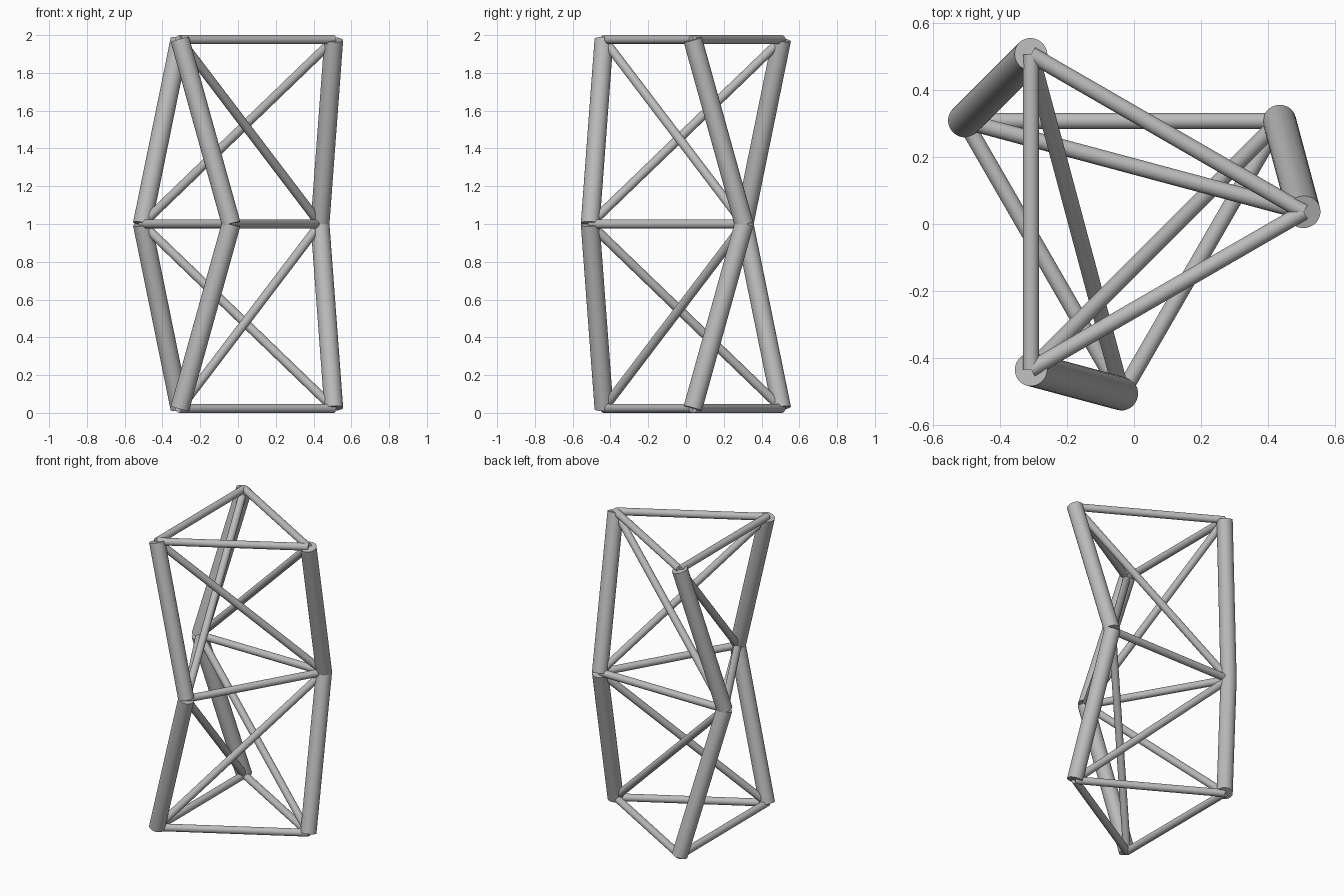
import bpy
from math import radians, cos, sin
from mathutils import Vector

cube = bpy.data.objects.get("Cube")
if cube:
    bpy.data.objects.remove(cube, do_unlink=True)

# One plain grey metal
GREY = (0.5, 0.5, 0.5, 1.0)
steel = bpy.data.materials.new("grey_steel")
steel.use_nodes = True
steel.diffuse_color = GREY
steel.node_tree.nodes["Principled BSDF"].inputs["Base Color"].default_value = GREY

NODE_RADIUS = 0.543
LEG, BAR = 0.05, 0.024
CENTRE = Vector((-0.036, 0.036, 0))


def ring(z, twist):
    """Three joints of a triangle at height z."""
    angles = [radians(twist + 120 * i) for i in range(3)]
    return [CENTRE + Vector((NODE_RADIUS * cos(a), NODE_RADIUS * sin(a), z)) for a in angles]


def tube(name, start, end, radius):
    """Round capped tube between two joints."""
    axis = end - start
    bpy.ops.mesh.primitive_cylinder_add(vertices=32, radius=radius, depth=axis.length,
                                        location=(start + end) / 2)
    obj = bpy.context.object
    obj.name = name
    obj.rotation_euler = axis.to_track_quat('Z', 'Y').to_euler()
    obj.data.materials.append(steel)
    bpy.ops.object.shade_smooth_by_angle(angle=radians(40))


# Joints: the middle triangle is twisted against the end triangles
bottom = ring(BAR, 0)
middle = ring(1.0, 30)
top = ring(2.0 - BAR, 0)

# Horizontal triangles
for level, joints in (("bottom", bottom), ("middle", middle), ("top", top)):
    for i in range(3):
        tube(f"{level}_rail_{i + 1}", joints[i], joints[(i + 1) % 3], BAR)

# Thick legs and thin diagonal braces of both bays
for bay, joints in (("lower", bottom), ("upper", top)):
    for i in range(3):
        tube(f"{bay}_leg_{i + 1}", joints[i], middle[i], LEG)
        tube(f"{bay}_brace_{i + 1}", middle[i], joints[(i + 2) % 3], BAR)
